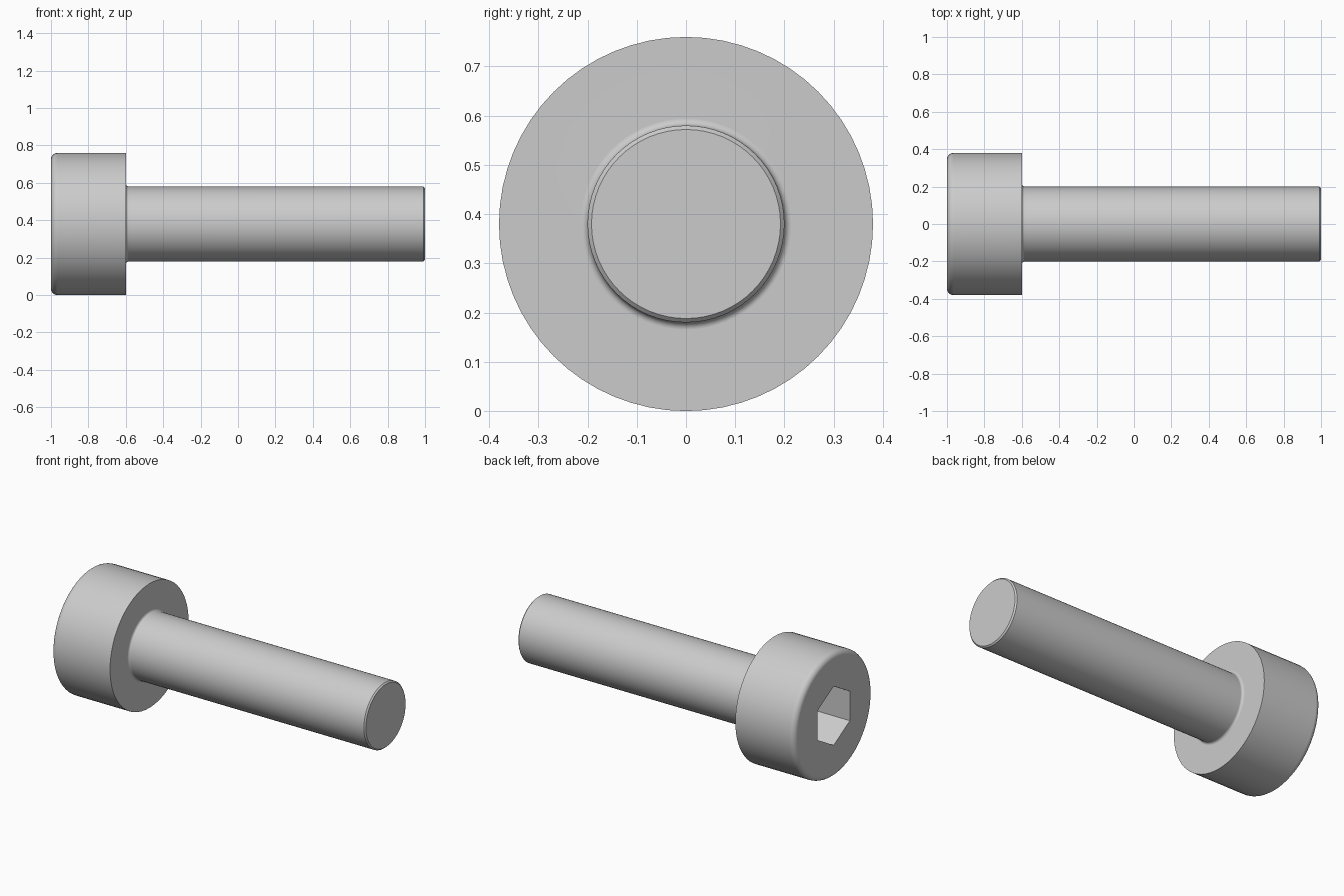
import bpy, bmesh, math
from mathutils import Matrix

if "Cube" in bpy.data.objects:
    bpy.data.objects.remove(bpy.data.objects["Cube"])

STEPS = 64
AXIS_Z = 0.38

steel = bpy.data.materials.new("steel grey")
steel.diffuse_color = (0.6, 0.6, 0.6, 1)
steel.use_nodes = True
steel.node_tree.nodes["Principled BSDF"].inputs["Base Color"].default_value = steel.diffuse_color


def arc(cx, cr, rad, a0, a1, n=6):
    """Points (x, radius) along a fillet."""
    angles = [math.radians(a0 + (a1 - a0) * i / n) for i in range(n + 1)]
    return [(cx + rad * math.cos(a), cr + rad * math.sin(a)) for a in angles]


def make_object(name, bm):
    bmesh.ops.recalc_face_normals(bm, faces=bm.faces)
    mesh = bpy.data.meshes.new(name)
    bm.to_mesh(mesh)
    bm.free()
    mesh.materials.append(steel)
    obj = bpy.data.objects.new(name, mesh)
    bpy.context.collection.objects.link(obj)
    obj.location.z = AXIS_Z
    return obj


# Screw body: rounded head, fillet under the head, shank, chamfered tip
profile = arc(-0.965, 0.345, 0.035, 180, 90)
profile += [(-0.6, 0.38)]
profile += arc(-0.585, 0.215, 0.015, 180, 270, 4)
profile += [(0.992, 0.2), (1.0, 0.192)]

bm = bmesh.new()
rings = [[bm.verts.new((x, r * math.cos(2 * math.pi * i / STEPS),
                        r * math.sin(2 * math.pi * i / STEPS)))
          for i in range(STEPS)] for x, r in profile]
for a, b in zip(rings, rings[1:]):
    for i in range(STEPS):
        j = (i + 1) % STEPS
        bm.faces.new((a[i], a[j], b[j], b[i]))
bm.faces.new(rings[0])
bm.faces.new(rings[-1])
screw = make_object("socket_head_screw", bm)

# Hexagonal socket cutter, corners pointing up and down
DEPTH = 0.22
bm = bmesh.new()
bmesh.ops.create_cone(bm, cap_ends=True, segments=6, radius1=0.18,
                      radius2=0.18, depth=DEPTH + 0.1)
for v in bm.verts:
    v.co.xy = Matrix.Rotation(math.atan2(bm.verts[:][0].co.y, bm.verts[:][0].co.x) * 0, 2) @ v.co.xy
corner = max(bm.verts, key=lambda v: v.co.x)
turn = -math.atan2(corner.co.y, corner.co.x)
bmesh.ops.rotate(bm, verts=bm.verts, matrix=Matrix.Rotation(turn, 3, 'Z'))
bmesh.ops.rotate(bm, verts=bm.verts, matrix=Matrix.Rotation(math.pi / 2, 3, 'Y'))
bmesh.ops.translate(bm, verts=bm.verts, vec=(-1.05 + DEPTH / 2, 0, 0))
cutter = make_object("socket_cutter", bm)
cutter.hide_render = True
cutter.hide_set(True)

# Cut the socket, then shade smoothly with crisp edges
cut = screw.modifiers.new("hex_socket", 'BOOLEAN')
cut.operation = 'DIFFERENCE'
cut.solver = 'EXACT'
cut.object = cutter
bpy.context.view_layer.objects.active = screw
screw.select_set(True)
bpy.ops.object.modifier_apply(modifier=cut.name)
bpy.ops.object.shade_smooth_by_angle(angle=math.radians(30))
normals = screw.modifiers.new("even_shading", 'WEIGHTED_NORMAL')
normals.keep_sharp = True
